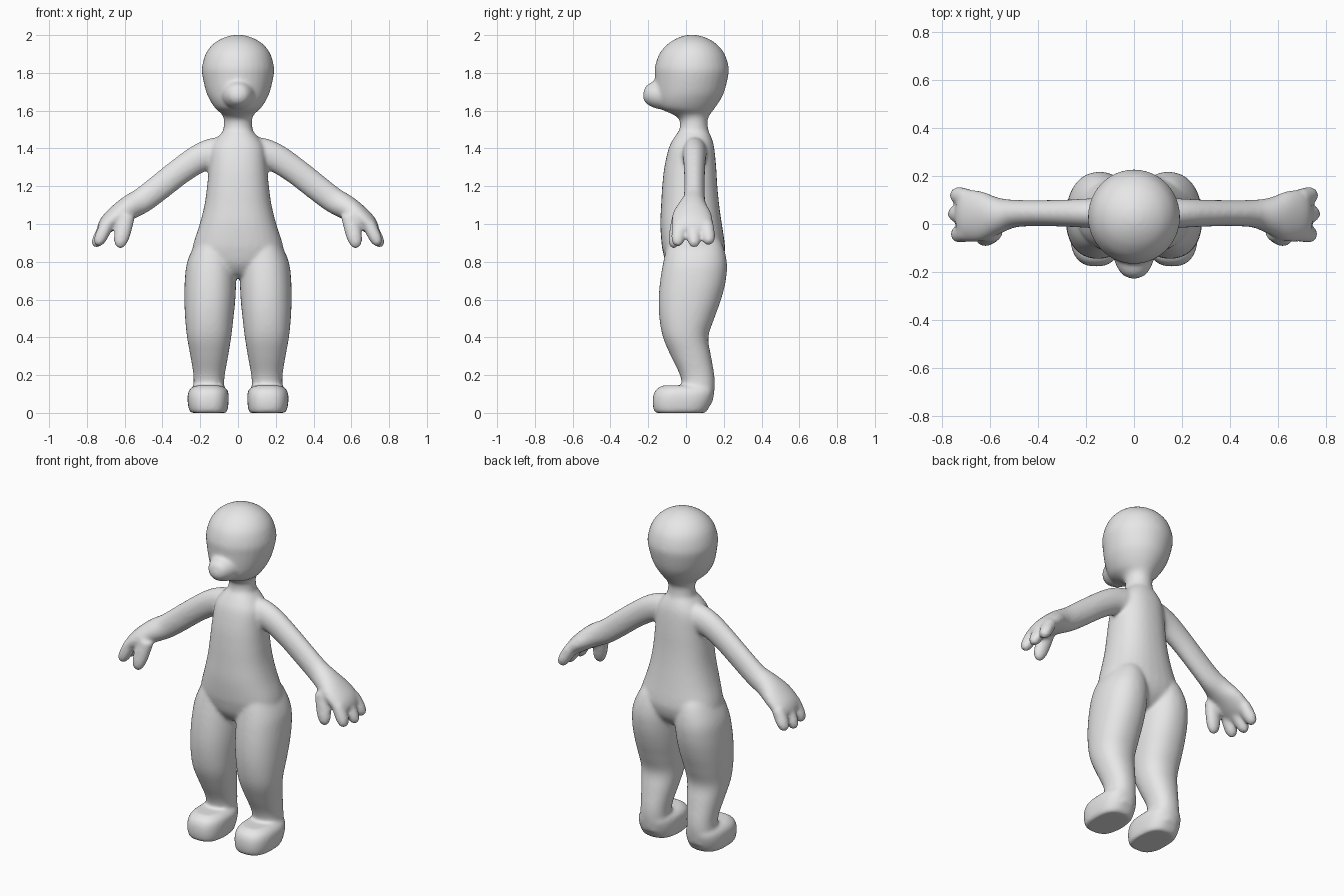
import bpy, bmesh, math
from mathutils import Vector

bm = bmesh.new()
SEG = 32


def refine(rows, steps=4):
    """Smooth curve through rows of numbers."""
    out = []
    for i in range(len(rows) - 1):
        p0, p1, p2 = rows[max(i - 1, 0)], rows[i], rows[i + 1]
        p3 = rows[min(i + 2, len(rows) - 1)]
        for s in range(steps):
            t = s / steps
            out.append([0.5 * (2 * b + (c - a) * t + (2 * a - 5 * b + 4 * c - d) * t * t
                               + (3 * b - a - 3 * c + d) * t ** 3)
                        for a, b, c, d in zip(p0, p1, p2, p3)])
    out.append(list(rows[-1]))
    return out


def loft(rings):
    """Closed skin over rings of (centre, half axis u, half axis v, roundness)."""
    loops = []
    for c, u, v, n in rings:
        loop = []
        for k in range(SEG):
            a = 2 * math.pi * k / SEG
            ca, sa = math.cos(a), math.sin(a)
            x = math.copysign(abs(ca) ** (2 / n), ca)
            y = math.copysign(abs(sa) ** (2 / n), sa)
            loop.append(bm.verts.new(c + u * x + v * y))
        loops.append(loop)
    faces = [bm.faces.new((a[k], a[(k + 1) % SEG], b[(k + 1) % SEG], b[k]))
             for a, b in zip(loops, loops[1:]) for k in range(SEG)]
    faces += [bm.faces.new(loops[0][::-1]), bm.faces.new(loops[-1])]
    bmesh.ops.recalc_face_normals(bm, faces=faces)


def column(rows, side=1, n=2.0):
    """Upright form from rows of (z, x min, x max, y min, y max)."""
    loft([(Vector((side * (x0 + x1) / 2, (y0 + y1) / 2, z)),
           Vector(((x1 - x0) / 2, 0, 0)), Vector((0, (y1 - y0) / 2, 0)), n)
          for z, x0, x1, y0, y1 in refine(rows)])


def tube(rows, ref, side=1):
    """Form along a path from rows of (x, y, z, radius along ref, other radius)."""
    rows = refine(rows)
    pts = [Vector((side * r[0], r[1], r[2])) for r in rows]
    rings = []
    for i, (p, r) in enumerate(zip(pts, rows)):
        t = (pts[min(i + 1, len(pts) - 1)] - pts[max(i - 1, 0)]).normalized()
        u = (ref - t * ref.dot(t)).normalized()
        rings.append((p, u * max(r[3], 0.002), t.cross(u) * max(r[4], 0.002), 2.0))
    loft(rings)


def digit(a, b, ry, rp, side):
    """Finger with a rounded tip."""
    a, b = Vector(a), Vector(b)
    tube([(*a.lerp(b, t), ry * s, rp * s) for t, s in
          ((0, 1), (0.4, 1), (0.72, 0.9), (0.92, 0.62), (1, 0.2))], Vector((0, 1, 0)), side)


# Head, with neck
column([(z, -w, w, y0, y1) for z, w, y0, y1 in (
    (1.44, .088, -.055, .13), (1.50, .078, -.035, .118), (1.55, .074, -.035, .115),
    (1.58, .085, -.07, .128), (1.61, .118, -.135, .15), (1.65, .146, -.158, .178),
    (1.70, .169, -.163, .203), (1.78, .188, -.165, .223), (1.83, .191, -.165, .226),
    (1.90, .172, -.142, .205), (1.95, .135, -.10, .165), (1.98, .09, -.055, .12),
    (1.997, .042, -.01, .072), (2.002, .006, .025, .037))])

# Snout
tube([(0, -.06, 1.69, .095, .085), (0, -.14, 1.685, .085, .078), (0, -.185, 1.683, .068, .064),
      (0, -.215, 1.68, .044, .042), (0, -.228, 1.68, .01, .01)], Vector((1, 0, 0)))

# Torso
column([(z, -w, w, y0, y1) for z, w, y0, y1 in (
    (.715, .06, -.03, .09), (.74, .12, -.07, .14), (.79, .20, -.105, .185),
    (.85, .238, -.122, .205), (.90, .235, -.13, .205), (1.0, .203, -.136, .19),
    (1.1, .178, -.132, .176), (1.2, .164, -.126, .166), (1.3, .154, -.115, .16),
    (1.4, .143, -.092, .15), (1.45, .115, -.068, .138), (1.49, .08, -.04, .12))], n=2.3)

for side in (-1, 1):
    # Legs
    column([(.96, .06, .18, -.06, .14), (.90, .03, .224, -.095, .19), (.8, .012, .269, -.12, .216),
            (.7, .010, .282, -.137, .211), (.6, .014, .284, -.145, .186), (.5, .024, .28, -.141, .15),
            (.4, .036, .27, -.122, .118), (.3, .052, .252, -.08, .133), (.2, .07, .236, -.032, .15),
            (.13, .074, .236, -.02, .152), (.05, .074, .236, -.02, .14)], side, 2.2)
    # Feet
    column([(0, .062, .25, -.162, .10), (.012, .056, .258, -.17, .112), (.05, .05, .266, -.177, .132),
            (.095, .049, .267, -.173, .146), (.125, .058, .256, -.157, .148),
            (.145, .085, .23, -.125, .135)], side, 2.6)
    # Arms and palms
    tube([(.04, .045, 1.385, .07, .07), (.12, .045, 1.375, .066, .083), (.2, .045, 1.35, .061, .076),
          (.3, .045, 1.285, .056, .071), (.4, .045, 1.207, .054, .07), (.5, .043, 1.13, .058, .068),
          (.57, .035, 1.09, .078, .065), (.63, .032, 1.05, .103, .058), (.69, .035, 1.0, .108, .048),
          (.72, .037, .96, .092, .032)], Vector((0, 1, 0)), side)
    # Fingers and thumb
    for y0, y1, x1, z1 in ((.107, .124, .752, .892), (.036, .045, .762, .878), (-.034, -.046, .748, .884)):
        digit((.692, y0, 1.0), (x1, y1, z1), .039, .036, side)
    digit((.588, -.035, 1.05), (.63, -.07, .872), .036, .045, side)

# Fuse all parts into one soft skin
mesh = bpy.data.meshes.new("body")
bm.to_mesh(mesh)
bm.free()
body = bpy.data.objects.new("body", mesh)
bpy.context.collection.objects.link(body)
fuse = body.modifiers.new("fuse", 'REMESH')
fuse.mode = 'VOXEL'
fuse.voxel_size = 0.009
fuse.use_smooth_shade = True
soften = body.modifiers.new("soften", 'SMOOTH')
soften.factor = 0.5
soften.iterations = 14

grey = bpy.data.materials.new("plain grey")
grey.diffuse_color = (0.8, 0.8, 0.8, 1)
mesh.materials.append(grey)
for p in mesh.polygons:
    p.use_smooth = True
